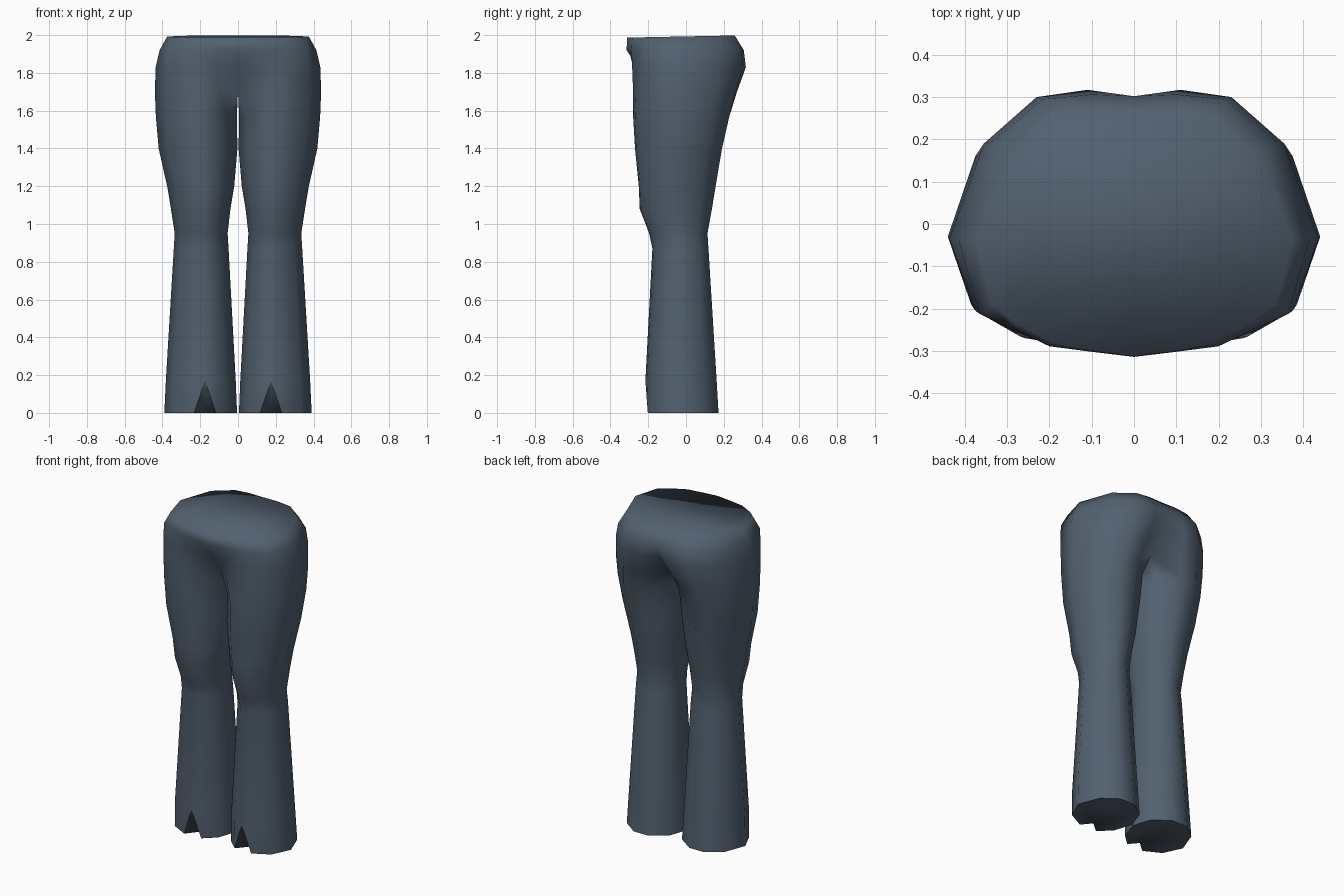
import bpy, bmesh

if "Cube" in bpy.data.objects:
    bpy.data.objects.remove(bpy.data.objects["Cube"])

# Denim material
denim = bpy.data.materials.new("slate_denim")
denim.diffuse_color = (0.085, 0.118, 0.16, 1)
denim.use_nodes = True
denim.node_tree.nodes["Principled BSDF"].inputs["Base Color"].default_value = denim.diffuse_color

# Leg cross-section: (inner..outer, front..back) fractions
SECTION = [(.1, .2), (.29, .03), (.44, 0), (.59, .02), (.86, .16), (1, .46),
           (.87, .8), (.62, .98), (.36, .98), (.1, .8), (0, .5)]
# Leg levels: z, inner x, outer x, front y, back y
LEG = [(0, .005, .39, -.21, .18), (.17, .012, .382, -.215, .17),
       (.87, .05, .34, -.178, .125), (.95, .055, .335, -.195, .12),
       (1.08, .04, .355, -.245, .145), (1.2, .02, .375, -.25, .165),
       (1.4, .003, .42, -.27, .2), (1.57, .006, .435, -.28, .24)]
# Hip half-rings from front centre round to back centre
CROTCH = [(0, -.17), (.1, -.255), (.19, -.28), (.27, -.265), (.385, -.19), (.44, -.03),
          (.375, .16), (.25, .262), (.13, .27), (0, .15), (0, 0)]
SEAT = [(0, -.255), (.11, -.28), (.2, -.285), (.28, -.255), (.375, -.205), (.436, -.035),
        (.355, .19), (.23, .3), (.11, .317), (0, .27)]
BELT = [(0, -.314), (.1, -.302), (.2, -.289), (.285, -.247), (.365, -.212), (.415, -.035),
        (.335, .195), (.215, .295), (.1, .306), (0, .302)]
WAIST = [(0, -.313), (.1, -.3), (.19, -.285), (.275, -.24), (.335, -.19), (.375, -.035),
         (.3, .16), (.19, .245), (.1, .258), (0, .256)]

bm = bmesh.new()


def ring(points, z, tilt=0):
    return [bm.verts.new((x, y, z + tilt * y)) for x, y in points]


def loft(low, high, count, skip=()):
    for i in range(count):
        if i not in skip:
            j = (i + 1) % len(low)
            bm.faces.new((low[i], low[j], high[j], high[i]))


# Leg, open at the slit in the front of the hem
rings = [ring([(a + u * (b - a), c + v * (d - c)) for u, v in SECTION], z)
         for z, a, b, c, d in LEG]
rings.append(ring(CROTCH, 1.7))
for k, (low, high) in enumerate(zip(rings, rings[1:])):
    loft(low, high, 11, (1, 2) if k == 0 else ())

# Slit: sloping faces running in from the apex
hem, shin = rings[0], rings[1]
apex, left, mid, right = shin[2], hem[1], hem[2], hem[3]
mid.co.y += .08
bm.faces.new((left, apex, shin[1]))
bm.faces.new((right, shin[3], apex))
bm.faces.new((left, mid, apex))
bm.faces.new((mid, right, apex))

# Hem cap
bm.faces.new(hem[::-1])

# Hips and closed waist
levels = [rings[-1], ring(SEAT, 1.83), ring(BELT, 1.92), ring(WAIST, 1.993, .02)]
for low, high in zip(levels, levels[1:]):
    loft(low, high, 9)
bm.faces.new(levels[-1])

for f in bm.faces:
    f.smooth = True
# Crisp hem and slit edges
for e in bm.edges:
    a, b = e.verts
    on_hem = a in hem and b in hem and mid not in (a, b)
    if on_hem or (apex in (a, b) and (left in (a, b) or right in (a, b))):
        e.smooth = False

mesh = bpy.data.meshes.new("trousers")
bm.to_mesh(mesh)
bm.free()
mesh.materials.append(denim)
trousers = bpy.data.objects.new("trousers", mesh)
bpy.context.collection.objects.link(trousers)

# Second leg and hip
mirror = trousers.modifiers.new("mirror", 'MIRROR')
mirror.merge_threshold = .0005
